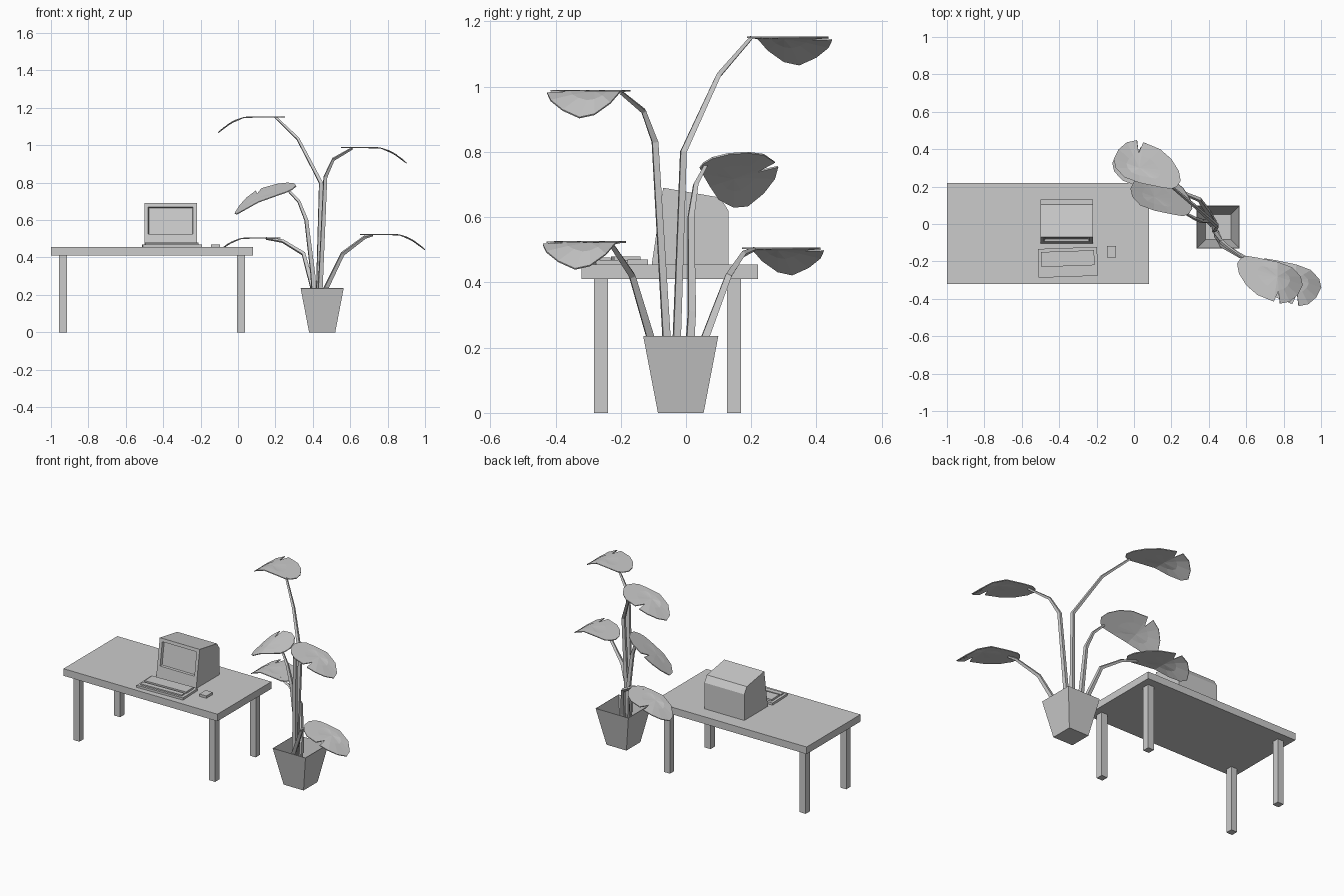
import bpy, bmesh, math
from mathutils import Vector

if "Cube" in bpy.data.objects:
    bpy.data.objects.remove(bpy.data.objects["Cube"])

grey = bpy.data.materials.new("light grey")
grey.diffuse_color = (0.6, 0.6, 0.6, 1)
grey.use_nodes = True
grey.node_tree.nodes["Principled BSDF"].inputs["Base Color"].default_value = grey.diffuse_color


def add(name, bm):
    bmesh.ops.recalc_face_normals(bm, faces=bm.faces)
    me = bpy.data.meshes.new(name)
    bm.to_mesh(me)
    bm.free()
    me.materials.append(grey)
    ob = bpy.data.objects.new(name, me)
    bpy.context.collection.objects.link(ob)
    return ob


def box(name, x0, x1, y0, y1, z0, z1, turn=0):
    bm = bmesh.new()
    bmesh.ops.create_cube(bm, size=1)
    bmesh.ops.scale(bm, vec=(x1 - x0, y1 - y0, z1 - z0), verts=bm.verts)
    ob = add(name, bm)
    ob.location = ((x0 + x1) / 2, (y0 + y1) / 2, (z0 + z1) / 2)
    ob.rotation_euler.z = math.radians(turn)
    return ob


# Table
box("table_top", -1, 0.08, -0.32, 0.22, 0.41, 0.455)
for side, x in (("left", -0.957), ("right", -0.005)):
    for end, y in (("front", -0.282), ("back", 0.125)):
        box(f"{end}_{side}_leg", x, x + 0.042, y, y + 0.043, 0, 0.41)

# Monitor: side profile pushed across x, with a recessed screen
profile = [(-0.105, 0.455), (-0.07, 0.69), (0.105, 0.66), (0.13, 0.62), (0.13, 0.455)]
bm = bmesh.new()
side = bm.faces.new([bm.verts.new((-0.50, y, z)) for y, z in profile])
ext = bmesh.ops.extrude_face_region(bm, geom=[side], use_keep_orig=True)
bmesh.ops.translate(bm, vec=(0.28, 0, 0),
                    verts=[v for v in ext["geom"] if isinstance(v, bmesh.types.BMVert)])
bmesh.ops.recalc_face_normals(bm, faces=bm.faces)
front = min(bm.faces, key=lambda f: f.calc_center_median().y)
bmesh.ops.inset_region(bm, faces=[front], thickness=0.028)
for v in front.verts:
    if v.co.z < 0.57:
        v.co += Vector((0, 0.149, 1)) * 0.05
bmesh.ops.inset_region(bm, faces=[front], thickness=0.006, depth=-0.014)
add("monitor", bm)

# Keyboard and mouse
box("keyboard_base", -0.512, -0.195, -0.282, -0.128, 0.455, 0.469, 2)
box("keyboard_main_keys", -0.495, -0.212, -0.225, -0.145, 0.469, 0.48, 2)
box("keyboard_front_keys", -0.495, -0.212, -0.268, -0.237, 0.469, 0.477, 2)
box("mouse", -0.145, -0.096, -0.18, -0.117, 0.455, 0.47)

# Pot: open, tapered square
bm = bmesh.new()
rings = [[bm.verts.new((0.45 + sx * h, -0.016 + sy * h, z))
          for sx, sy in ((-1, -1), (1, -1), (1, 1), (-1, 1))]
         for h, z in ((0.07, 0), (0.115, 0.235))]
bm.faces.new(rings[0][::-1])
for i in range(4):
    j = (i + 1) % 4
    bm.faces.new((rings[0][i], rings[0][j], rings[1][j], rings[1][i]))
pot = add("pot", bm)
bm = bmesh.new()
bm.from_mesh(pot.data)
if min(bm.faces, key=lambda f: f.calc_center_median().z).normal.z > 0:
    bmesh.ops.reverse_faces(bm, faces=bm.faces)
bm.to_mesh(pot.data)
bm.free()
wall = pot.modifiers.new("wall", "SOLIDIFY")
wall.thickness = 0.004

# Leaf outline around the stalk joint, with a split near the tip
OUTLINE = [(0, -0.003), (-0.06, 0.007), (-0.17, 0.03), (-0.25, 0.06), (-0.296, 0.11),
           (-0.307, 0.157), (-0.28, 0.21), (-0.237, 0.247), (-0.184, 0.258),
           (-0.175, 0.19), (-0.15, 0.247), (-0.06, 0.21), (0, 0.157),
           (0.04, 0.093), (0.05, 0.04), (0.03, 0.01)]
CENTRE = Vector((-0.17, 0.11))


def leaf(name, base, size, sign, droop=0.085, tilt=(0, 0)):
    bm = bmesh.new()

    def vert(p):
        fall = max(0, -0.13 - p[0]) / 0.177
        z = tilt[0] * p[0] + tilt[1] * p[1] - droop * fall ** 2
        return bm.verts.new((base[0] + sign * size * p[0],
                             base[1] + sign * size * p[1], base[2] + size * z))
    outer = [vert(p) for p in OUTLINE]
    inner = [vert(CENTRE.lerp(Vector(p), 0.5)) for p in OUTLINE]
    mid = vert(CENTRE)
    n = len(OUTLINE)
    for i in range(n):
        j = (i + 1) % n
        bm.faces.new((outer[i], outer[j], inner[j], inner[i]))
        bm.faces.new((inner[i], inner[j], mid))
    ob = add(name, bm)
    mod = ob.modifiers.new("thickness", "SOLIDIFY")
    mod.thickness = 0.005
    mod.offset = 0


# Four-sided tapering stalk through a few points
def stalk(name, points):
    bm = bmesh.new()
    pts = [Vector(p) for p in points]
    rings = []
    for i, p in enumerate(pts):
        d = (pts[min(i + 1, len(pts) - 1)] - pts[max(i - 1, 0)]).normalized()
        u = d.cross(Vector((0.6, 0.8, 0))).normalized()
        w = d.cross(u)
        r = 0.019 - 0.012 * i / (len(pts) - 1)
        rings.append([bm.verts.new(p + u * r * a + w * r * b)
                      for a, b in ((1, 0), (0, 1), (-1, 0), (0, -1))])
    for a, b in zip(rings, rings[1:]):
        for i in range(4):
            j = (i + 1) % 4
            bm.faces.new((a[i], a[j], b[j], b[i]))
    bm.faces.new(rings[0])
    bm.faces.new(rings[-1])
    add(name, bm)


# Plant: stalks and their leaves
stalk("top_stalk", [(0.43, -0.03, 0.02), (0.43, -0.028, 0.235), (0.443, -0.008, 0.8),
                    (0.32, 0.1, 1.035), (0.2, 0.2, 1.15)])
stalk("upper_right_stalk", [(0.44, -0.05, 0.02), (0.44, -0.06, 0.235), (0.467, -0.095, 0.83),
                            (0.51, -0.13, 0.925), (0.61, -0.2, 0.983)])
stalk("middle_stalk", [(0.42, 0, 0.02), (0.4, 0.018, 0.31), (0.365, 0.015, 0.6),
                       (0.325, 0.03, 0.7), (0.27, 0.06, 0.757)])
stalk("low_left_stalk", [(0.43, 0, 0.02), (0.4, 0.06, 0.235), (0.35, 0.13, 0.42),
                         (0.24, 0.175, 0.487), (0.15, 0.21, 0.502)])
stalk("low_right_stalk", [(0.44, -0.05, 0.02), (0.47, -0.11, 0.235), (0.56, -0.165, 0.42),
                          (0.68, -0.225, 0.51), (0.72, -0.245, 0.52)])
leaf("top_leaf", (0.2, 0.19, 1.152), 1, 1)
leaf("upper_right_leaf", (0.6, -0.173, 0.988), 0.98, -1)
leaf("middle_leaf", (0.265, 0.045, 0.752), 0.92, 1, 0.055, (0.4, 0.32))
leaf("low_left_leaf", (0.18, 0.175, 0.505), 0.96, 1)
leaf("low_right_leaf", (0.7, -0.187, 0.524), 0.977, -1)
